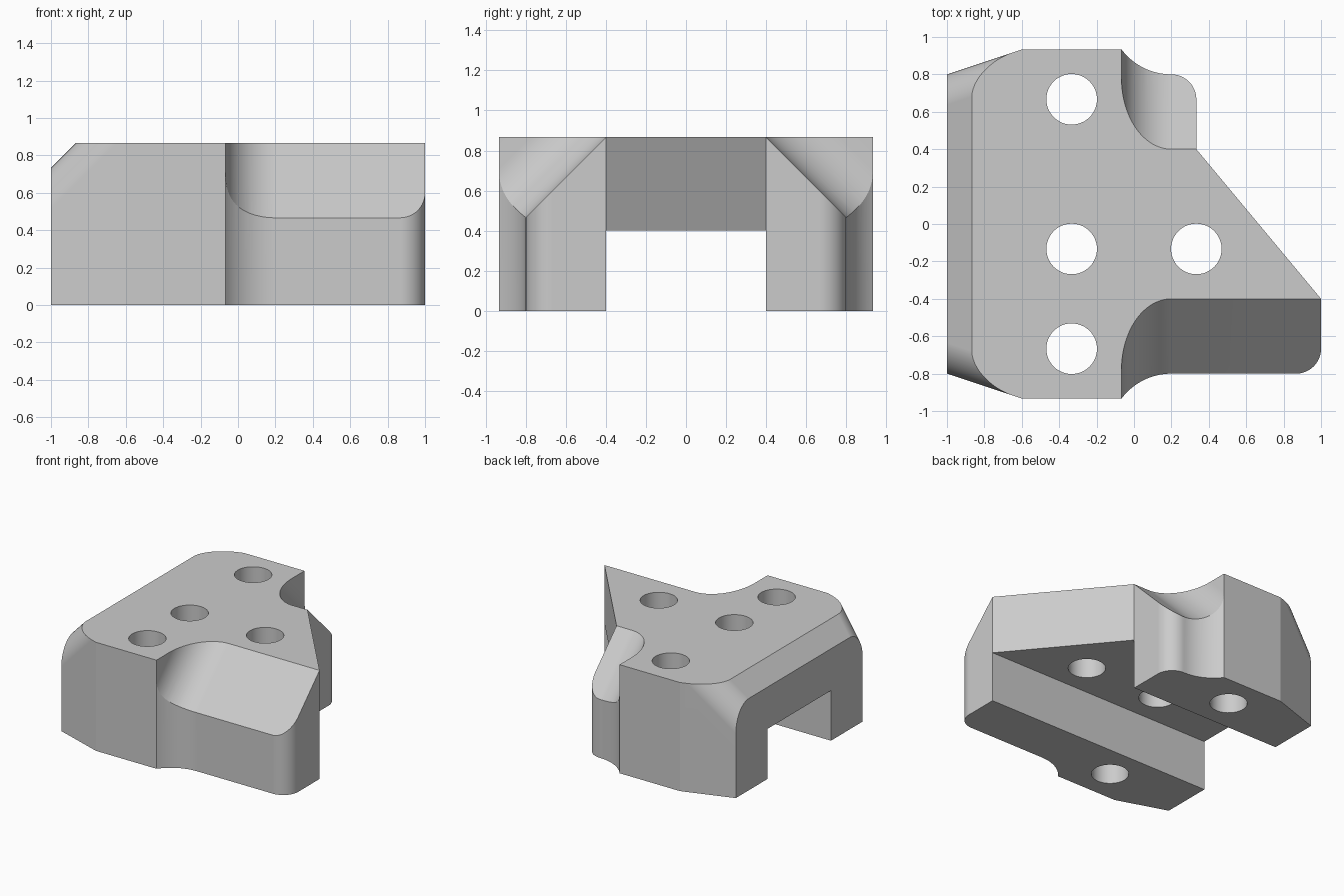
import bpy, bmesh, math
from mathutils import Vector

if "Cube" in bpy.data.objects:
    bpy.data.objects.remove(bpy.data.objects["Cube"])

U = 1 / 15          # design grid step
TOP = 13 * U        # block height

grey = bpy.data.materials.new("plain grey")
grey.use_nodes = True
colour = (0.6, 0.6, 0.6, 1)
grey.diffuse_color = colour
grey.node_tree.nodes["Principled BSDF"].inputs["Base Color"].default_value = colour


def arc(cx, cy, r, start, end, steps=16):
    """Points on a circular arc, angles in degrees."""
    angles = [math.radians(start + (end - start) * i / steps) for i in range(steps + 1)]
    return [(cx + r * math.cos(a), cy + r * math.sin(a)) for a in angles]


def prism(points, sweep):
    """Closed solid made by sweeping a planar outline along a vector."""
    bm = bmesh.new()
    face = bm.faces.new([bm.verts.new(p) for p in points])
    swept = bmesh.ops.extrude_face_region(bm, geom=[face], use_keep_orig=True)
    verts = [v for v in swept["geom"] if isinstance(v, bmesh.types.BMVert)]
    bmesh.ops.translate(bm, verts=verts, vec=sweep)
    bmesh.ops.recalc_face_normals(bm, faces=bm.faces)
    return bm


def to_object(bm, name):
    mesh = bpy.data.meshes.new(name)
    bm.to_mesh(mesh)
    bm.free()
    mesh.materials.append(grey)
    obj = bpy.data.objects.new(name, mesh)
    bpy.context.collection.objects.link(obj)
    return obj


# Plan outline, with concave necks and rounded outer corners
neck = math.degrees(math.atan2(3, -4))
outline = [(-15 * U, -12 * U), (-9 * U, -14 * U)]
outline += arc(3 * U, -17 * U, 5 * U, neck, 90)
outline += arc(13 * U, -10 * U, 2 * U, -90, 0)
outline += [(15 * U, -6 * U), (5 * U, 6 * U)]
outline += arc(3 * U, 10 * U, 2 * U, 0, 90)
outline += arc(3 * U, 17 * U, 5 * U, -90, -neck)[1:]
outline += [(-9 * U, 14 * U), (-15 * U, 12 * U)]
bm = prism([(x, y, 0) for x, y in outline], (0, 0, TOP))

# Chamfer along the -x top edge, then round its two ends
slope = Vector((-1, 0, 1)).normalized()
cut = bmesh.ops.bisect_plane(bm, geom=bm.verts[:] + bm.edges[:] + bm.faces[:],
                             plane_co=(-13 * U, 0, TOP), plane_no=slope, clear_outer=True)
rim = [e for e in cut["geom_cut"] if isinstance(e, bmesh.types.BMEdge)]
bmesh.ops.holes_fill(bm, edges=rim)
bmesh.ops.recalc_face_normals(bm, faces=bm.faces)
ends = [e for e in rim if abs(e.verts[0].co.z - e.verts[1].co.z) > U]
bmesh.ops.bevel(bm, geom=ends, offset=0.16, offset_type='OFFSET', segments=12,
                profile=0.5, affect='EDGES')
body = to_object(bm, "bracket_block")

cutters = []

# Straight channel through the underside
channel = [(-2, -6 * U, -1), (-2, 6 * U, -1), (-2, 6 * U, 6 * U), (-2, -6 * U, 6 * U)]
cutters.append(to_object(prism(channel, (4, 0, 0)), "channel_cutter"))

# Sloped shoulder cuts with a rounded inner corner
profile = [(1.3, 0)] + arc(3 * U, 4 * U, 4 * U, 270, 180, 24) + [(-U, 0.8), (1.3, 0.8)]
k = math.sqrt(0.5)
for side, name in ((-1, "front"), (1, "back")):
    points = [(x, side * (6 * U + k * (v - 0.3)), TOP + k * (v + 0.3)) for x, v in profile]
    cutters.append(to_object(prism(points, (0, side * 1.3 * k, -1.3 * k)), name + "_shoulder_cutter"))

# Vertical screw holes
for x, y in ((-5, 10), (-5, -2), (-5, -10), (5, -2)):
    ring = arc(x * U, y * U, 2.03 * U, 0, 360, 48)[:-1]
    cutters.append(to_object(prism([(a, b, -1) for a, b in ring], (0, 0, 3)), "hole_cutter"))

bpy.context.view_layer.objects.active = body
body.select_set(True)
for cutter in cutters:
    mod = body.modifiers.new("cut", 'BOOLEAN')
    mod.operation = 'DIFFERENCE'
    mod.solver = 'EXACT'
    mod.object = cutter
    bpy.ops.object.modifier_apply(modifier=mod.name)
    bpy.data.objects.remove(cutter)

# Smooth curved walls, crisp edges, flat planes
bpy.ops.object.select_all(action='DESELECT')
body.select_set(True)
bpy.ops.object.shade_smooth_by_angle(angle=math.radians(15))
weighted = body.modifiers.new("flat planes", 'WEIGHTED_NORMAL')
weighted.keep_sharp = True
